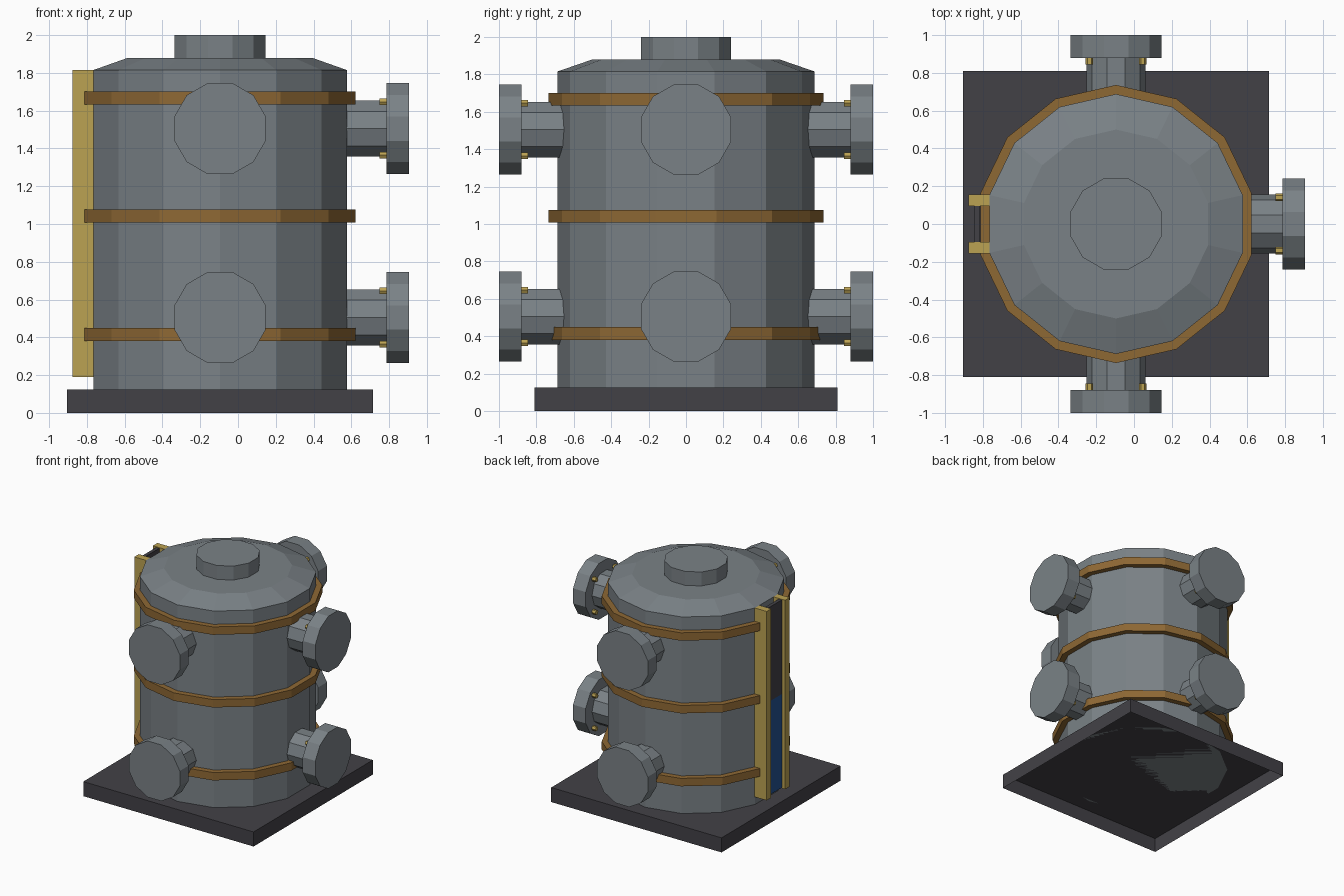
import bpy, bmesh, math
from mathutils import Matrix, Vector

if "Cube" in bpy.data.objects:
    bpy.data.objects.remove(bpy.data.objects["Cube"])

CX = -0.095  # tank axis


def mat(name, rgb):
    m = bpy.data.materials.new(name)
    m.diffuse_color = (*rgb, 1)
    m.use_nodes = True
    m.node_tree.nodes["Principled BSDF"].inputs["Base Color"].default_value = m.diffuse_color
    return m


STEEL = mat("grey steel", (0.195, 0.222, 0.24))
DARK = mat("dark grey", (0.055, 0.053, 0.062))
BRONZE = mat("bronze brown", (0.27, 0.138, 0.034))
BRASS = mat("brass yellow", (0.50, 0.36, 0.085))
BLUE = mat("liquid blue", (0.017, 0.085, 0.29))


def finish(name, bm, material):
    bmesh.ops.recalc_face_normals(bm, faces=bm.faces)
    me = bpy.data.meshes.new(name)
    bm.to_mesh(me)
    bm.free()
    me.materials.append(material)
    ob = bpy.data.objects.new(name, me)
    bpy.context.collection.objects.link(ob)
    return ob


def lathe(bm, n, start, profile, matrix, closed=False):
    """Flat sided turned shape; profile is (radius, height), start in degrees."""
    rings = []
    for r, h in profile:
        ring = []
        for i in range(n):
            a = math.radians(start) + 2 * math.pi * i / n
            ring.append(bm.verts.new(matrix @ Vector((r * math.cos(a), r * math.sin(a), h))))
        rings.append(ring)
    pairs = list(zip(rings, rings[1:]))
    if closed:
        pairs.append((rings[-1], rings[0]))
    else:
        bm.faces.new(rings[0][::-1])
        bm.faces.new(rings[-1])
    for a, b in pairs:
        for i in range(n):
            j = (i + 1) % n
            bm.faces.new((a[i], a[j], b[j], b[i]))


def turned(name, n, start, profile, material, matrix, closed=False):
    bm = bmesh.new()
    lathe(bm, n, start, profile, matrix, closed)
    return finish(name, bm, material)


def box(name, lo, hi, material, open_bottom=False):
    bm = bmesh.new()
    bmesh.ops.create_cube(bm, size=1)
    for v in bm.verts:
        v.co = [l + (c + 0.5) * (h - l) for c, l, h in zip(v.co, lo, hi)]
    bmesh.ops.recalc_face_normals(bm, faces=bm.faces)
    ob_faces = [f for f in bm.faces if f.normal.z < -0.5]
    if open_bottom:
        bmesh.ops.delete(bm, geom=ob_faces, context='FACES_ONLY')
    return finish(name, bm, material)


axis = Matrix.Translation((CX, 0, 0))

# Base plinth, hollow underneath
box("base", (-0.905, -0.81, 0), (0.715, 0.81, 0.125), DARK, open_bottom=True)

# Tank shell with bevelled shoulder, and the lid cap
turned("tank", 14, 90, [(0.688, 0.125), (0.688, 1.815), (0.5, 1.88)], STEEL, axis)
turned("top_cap", 12, 15, [(0.25, 1.875), (0.25, 2.0)], STEEL, axis)

# Hoops around the tank
for i, z in enumerate((0.415, 1.042, 1.667)):
    lo, hi = z - 0.034, z + 0.034
    turned(f"hoop_{i + 1}", 14, 90,
           [(0.68, lo), (0.736, lo), (0.736, hi), (0.68, hi)], BRONZE, axis, closed=True)

# Flanged nozzles on the right, back and front, at two heights
to_side = Matrix(((0, 0, 1, 0), (1, 0, 0, 0), (0, 1, 0, 0), (0, 0, 0, 1)))
for side, angle in (("right", 0), ("back", 90), ("front", -90)):
    for level, z in (("lower", 0.505), ("upper", 1.505)):
        m = (Matrix.Translation((CX, 0, z))
             @ Matrix.Rotation(math.radians(angle), 4, 'Z') @ to_side)
        tag = f"{side}_{level}"
        turned(f"pipe_{tag}", 10, 0, [(0.156, 0.6), (0.156, 0.885)], STEEL, m)
        turned(f"flange_{tag}", 12, 15, [(0.25, 0.88), (0.25, 1.0)], STEEL, m)
        bm = bmesh.new()
        for sx in (-1, 1):
            for sy in (-1, 1):
                lathe(bm, 6, 0, [(0.02, 0.845), (0.02, 0.885)],
                      m @ Matrix.Translation((0.141 * sx, 0.141 * sy, 0)))
        finish(f"bolts_{tag}", bm, BRASS)

# Level gauge on the left: two rails with a window partly filled with liquid
for tag, y0, y1 in (("back", 0.095, 0.157), ("front", -0.157, -0.095)):
    box(f"gauge_rail_{tag}", (-0.877, y0, 0.19), (-0.763, y1, 1.815), BRASS)
box("gauge_window", (-0.845, -0.095, 1.0), (-0.815, 0.095, 1.81), DARK)
box("gauge_liquid", (-0.845, -0.095, 0.195), (-0.815, 0.095, 1.0), BLUE)
